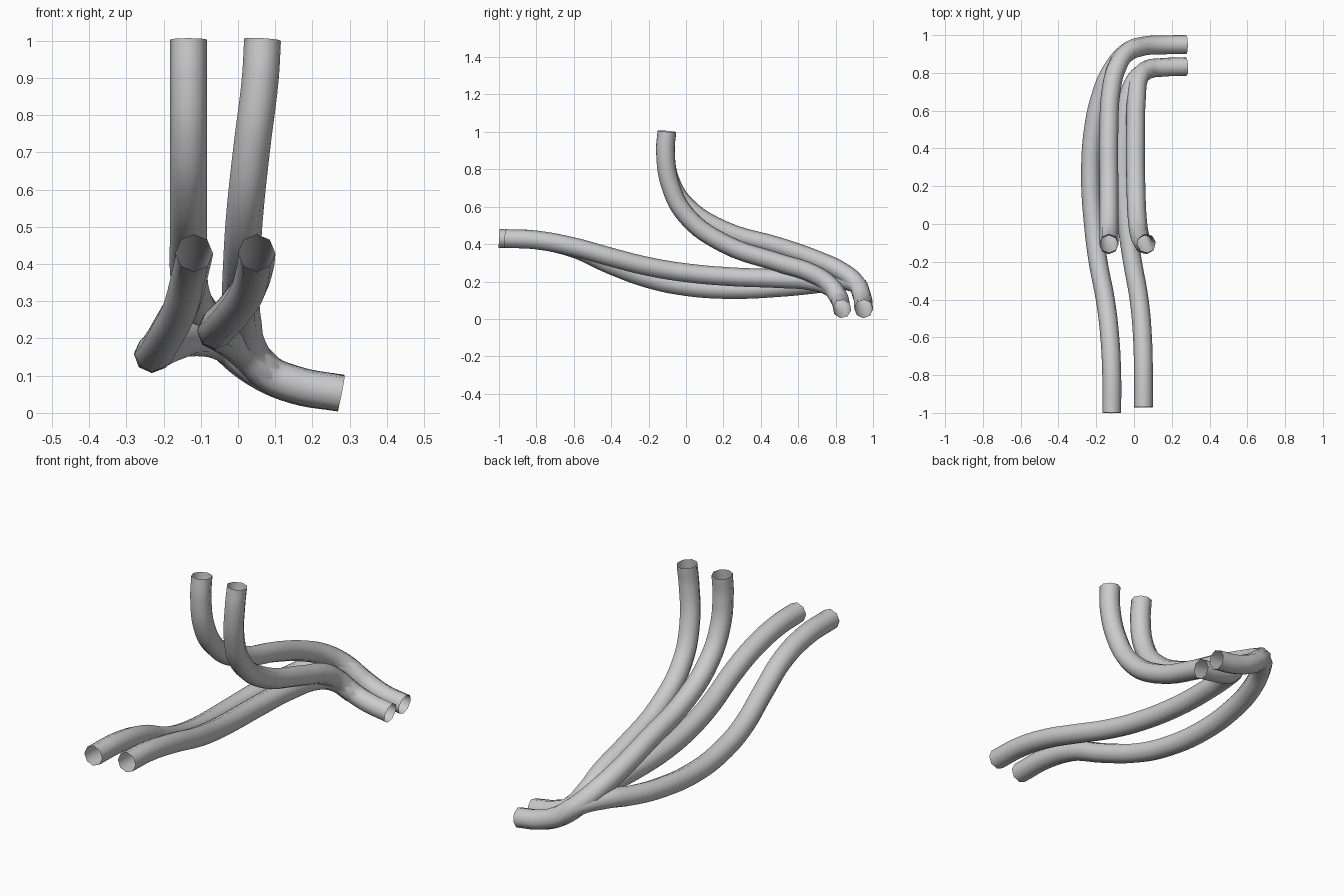
import bpy

RADIUS = 0.05


def pipe(name, points):
    """Open eight-sided pipe swept along a smooth path."""
    cu = bpy.data.curves.new(name, 'CURVE')
    cu.dimensions = '3D'
    cu.resolution_u = 5
    cu.bevel_depth = RADIUS
    cu.bevel_resolution = 2
    cu.use_fill_caps = False
    sp = cu.splines.new('BEZIER')
    sp.bezier_points.add(len(points) - 1)
    for bp, co in zip(sp.bezier_points, points):
        bp.co = co
        bp.handle_left_type = bp.handle_right_type = 'AUTO'
    ob = bpy.data.objects.new(name, cu)
    bpy.context.collection.objects.link(ob)
    bpy.ops.object.select_all(action='DESELECT')
    ob.select_set(True)
    bpy.context.view_layer.objects.active = ob
    bpy.ops.object.convert(target='MESH')
    bpy.ops.object.shade_smooth()


# Upper pipes: down from the top, back, then out to the right
pipe("upper_pipe_outer", [
    (-0.133, -0.102, 1.003), (-0.133, -0.110, 0.90), (-0.133, -0.085, 0.74),
    (-0.133, 0.0, 0.605), (-0.133, 0.2, 0.475), (-0.133, 0.5, 0.385),
    (-0.122, 0.70, 0.315), (-0.09, 0.83, 0.255), (-0.035, 0.91, 0.19),
    (0.05, 0.942, 0.12), (0.15, 0.948, 0.075), (0.277, 0.95, 0.053)])
pipe("upper_pipe_inner", [
    (0.066, -0.102, 1.003), (0.060, -0.110, 0.90), (0.038, -0.085, 0.72),
    (0.020, 0.0, 0.555), (0.010, 0.2, 0.405), (0.008, 0.5, 0.300),
    (0.013, 0.67, 0.245), (0.027, 0.77, 0.18), (0.075, 0.818, 0.112),
    (0.15, 0.829, 0.078), (0.277, 0.834, 0.053)])

# Lower pipes: from the front, dipping back to join the upper pipes
pipe("lower_pipe_outer", [
    (-0.118, -1.0, 0.43), (-0.118, -0.8, 0.422), (-0.128, -0.6, 0.378),
    (-0.152, -0.4, 0.288), (-0.19, -0.2, 0.215), (-0.215, 0.0, 0.173),
    (-0.23, 0.25, 0.157), (-0.215, 0.5, 0.168), (-0.175, 0.68, 0.185),
    (-0.12, 0.81, 0.202), (-0.035, 0.91, 0.185), (0.05, 0.942, 0.12)])
pipe("lower_pipe_inner", [
    (0.05, -0.97, 0.43), (0.05, -0.8, 0.422), (0.045, -0.6, 0.385),
    (0.027, -0.4, 0.33), (-0.008, -0.2, 0.28), (-0.037, 0.0, 0.247),
    (-0.058, 0.25, 0.225), (-0.055, 0.5, 0.215), (-0.03, 0.67, 0.202),
    (0.015, 0.77, 0.17), (0.075, 0.818, 0.112)])
